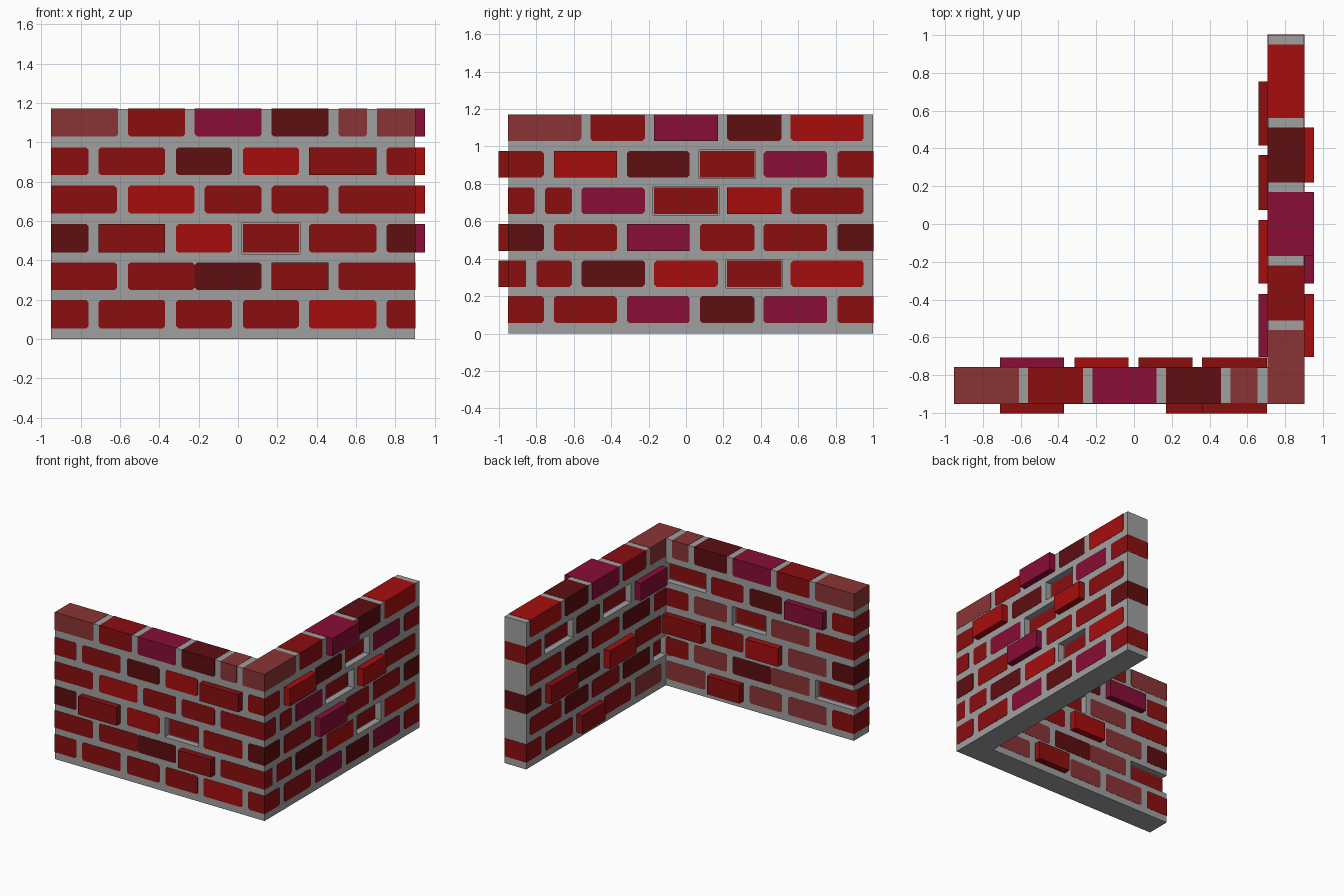
import bpy, bmesh

cube = bpy.data.objects.get("Cube")
if cube:
    bpy.data.objects.remove(cube, do_unlink=True)


# Materials
def linear(hex_code):
    out = []
    for i in (0, 2, 4):
        c = int(hex_code[i:i + 2], 16) / 255
        out.append(c / 12.92 if c <= 0.04045 else ((c + 0.055) / 1.055) ** 2.4)
    return (*out, 1.0)


def material(name, hex_code):
    m = bpy.data.materials.new(name)
    m.use_nodes = True
    m.diffuse_color = linear(hex_code)
    bsdf = next(n for n in m.node_tree.nodes if n.type == 'BSDF_PRINCIPLED')
    bsdf.inputs["Base Color"].default_value = linear(hex_code)
    return m


MORTAR = material("mortar grey", "A0A0A0")
KEYS = "RBDMP"
BRICK_MATS = [material("brick red", "8B0E10"), material("bright red", "A70D0D"),
              material("dark red", "5E0E10"), material("magenta", "880E35"),
              material("pale red", "8A3435")]

ROWS = [(0.055, 0.20), (0.25, 0.39), (0.44, 0.585),
        (0.64, 0.78), (0.835, 0.975), (1.03, 1.17)]
TOP = 1.17
PROUD = 0.002     # flush bricks sit just in front of the mortar
SHIFT = 0.05      # how far loose bricks are pushed in or out
CHAMFER = 0.012


def prism(bm, outline, axis, d0, d1, mat=0):
    """Extrude a (u, z) outline through the wall thickness."""
    def place(u, z, d):
        return (u, d, z) if axis == 'x' else (d, u, z)
    rings = [[bm.verts.new(place(u, z, d)) for u, z in outline] for d in (d0, d1)]
    n = len(outline)
    faces = [bm.faces.new(rings[0]), bm.faces.new(rings[1][::-1])]
    for i in range(n):
        j = (i + 1) % n
        faces.append(bm.faces.new((rings[0][j], rings[0][i], rings[1][i], rings[1][j])))
    for f in faces:
        f.material_index = mat


def brick_outline(u0, u1, z0, z1, chamfers):
    """Rectangle whose corners (ll, lr, ur, ul) are clipped by the given amounts."""
    pts = []
    for (u, z, su, sz), c in zip(((u0, z0, 1, 1), (u1, z0, -1, 1),
                                  (u1, z1, -1, -1), (u0, z1, 1, -1)), chamfers):
        if c == 0:
            pts.append((u, z))
        else:
            a, b = (u + su * c, z), (u, z + sz * c)
            pts += [b, a] if su == sz else [a, b]
    return pts


def finish(bm, name, mats):
    bmesh.ops.recalc_face_normals(bm, faces=bm.faces)
    me = bpy.data.meshes.new(name)
    bm.to_mesh(me)
    bm.free()
    for m in mats:
        me.materials.append(m)
    ob = bpy.data.objects.new(name, me)
    bpy.context.collection.objects.link(ob)
    return ob


cutter_bm = bmesh.new()


def brick_face(name, axis, face, side, mid, limits, slots, codes):
    """Lay the bricks of one wall face; '+' sticks out, '-' is pushed in."""
    bm = bmesh.new()
    for (z0, z1), row_slots, row_codes in zip(ROWS, slots, codes):
        for (u0, u1), code in zip(row_slots, row_codes.split()):
            offset = SHIFT * (code.count('+') - code.count('-'))
            at_lo, at_hi, at_top = u0 == limits[0], u1 == limits[1], z1 == TOP
            a = u0 - PROUD * at_lo
            b = u1 + PROUD * at_hi
            top = z1 + PROUD * at_top
            c = CHAMFER if offset == 0 else 0
            cuts = [c * (not at_lo), c * (not at_hi),
                    c * (not at_hi and not at_top), c * (not at_lo and not at_top)]
            prism(bm, brick_outline(a, b, z0, top, cuts), axis,
                  mid, face + side * (PROUD + offset), KEYS.index(code[0]))
            if offset < 0:
                g = 0.006
                lo = u0 - (0.05 if at_lo else g)
                prism(cutter_bm, brick_outline(lo, u1 + g, z0 - g, z1 + g, [0] * 4),
                      axis, face + side * 0.04, face - side * SHIFT)
    return finish(bm, name, BRICK_MATS)


# Front wall: brick spans along x, bottom row first
XE = [(-.95, -.76), (-.71, -.37), (-.315, -.03), (.025, .31), (.36, .705), (.755, .9)]
XO = [(-.95, -.615), (-.56, -.22), (-.17, .12), (.17, .46), (.51, .9)]
X1 = [(-.95, -.615), (-.56, -.22), (-.22, .12), (.17, .46), (.51, .9)]
X5 = [(-.95, -.61), (-.56, -.27), (-.22, .12), (.17, .46), (.51, .655)]
x_slots = [XE, X1, XE, XO, XE, X5]
x_inner = [[(a, min(b, .71)) for a, b in row if a < .71] for row in x_slots]

brick_face("front_wall_outer_bricks", 'x', -.95, -1, -.855, (-.95, .9), x_slots,
           ["R R R R B R", "R R D R+ R", "D R+ B R- R D",
            "R B R R R", "R R D B R+ R", "P R M D P"])
brick_face("front_wall_inner_bricks", 'x', -.76, 1, -.855, (-.95, .9), x_inner,
           ["R P P R+ P", "R- P D P R", "D P B+ R R+",
            "R P R- P R", "R M+ D R R-", "P R M D P"])

# Side wall: brick spans along y, bottom row first
YE = [(-.95, -.76), (-.705, -.37), (-.315, .02), (.075, .365), (.415, .755), (.81, 1.0)]
YO = [(-.56, -.22), (-.17, .17), (.22, .51), (.56, .95)]
Y1 = [(-.95, -.86), (-.80, -.61)] + YO
Y3 = [(-.95, -.81), (-.755, -.61)] + YO
Y5 = [(-.95, -.56), (-.51, -.22)] + YO[1:]
YI = [(-.76, -.61)] + YO

brick_face("side_wall_outer_bricks", 'y', .9, 1, .805, (-.95, 1.0),
           [YE, Y1, YE, Y3, YE, Y5],
           ["R R M D M R", "R R D B R- B", "D R M+ R R D",
            "R R M R- B+ R", "R B+ D R- M R", "P R M+ D B"])
brick_face("side_wall_inner_bricks", 'y', .71, -1, .805, (-.95, 1.0),
           [YE[1:], YI, YE[1:], YI, YE[1:], Y5],
           ["P R R+ R R", "R- D R D R", "R B+ D R+ D",
            "R D R D R", "M+ R- D R- R", "P R M D B"])

# L-shaped mortar body with pockets for the pushed-in bricks
bm = bmesh.new()
plan = [(-.95, -.95), (.9, -.95), (.9, 1.0), (.71, 1.0), (.71, -.76), (-.95, -.76)]
base = bm.faces.new([bm.verts.new((x, y, 0)) for x, y in plan])
ext = bmesh.ops.extrude_face_region(bm, geom=[base])
bmesh.ops.translate(bm, vec=(0, 0, TOP),
                    verts=[g for g in ext["geom"] if isinstance(g, bmesh.types.BMVert)])
mortar = finish(bm, "mortar_walls", [MORTAR])

cutter = finish(cutter_bm, "pocket_cutter", [MORTAR])
cutter.hide_render = True
cut = mortar.modifiers.new("pockets", 'BOOLEAN')
cut.operation = 'DIFFERENCE'
cut.solver = 'EXACT'
cut.object = cutter
bpy.context.view_layer.objects.active = mortar
mortar.select_set(True)
bpy.ops.object.modifier_apply(modifier=cut.name)
bpy.data.objects.remove(cutter, do_unlink=True)
